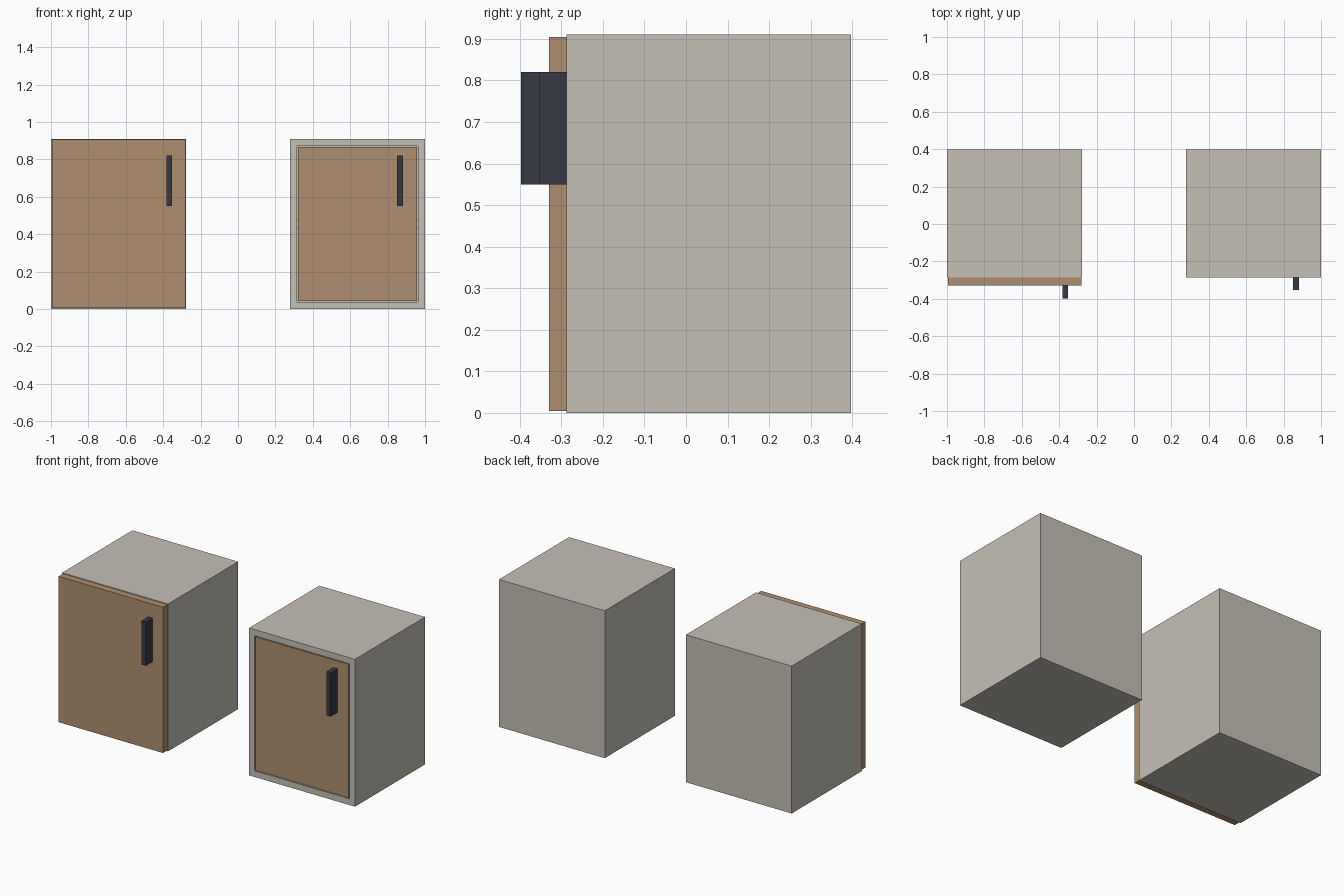
import bpy, bmesh
from mathutils import Vector

if "Cube" in bpy.data.objects:
    bpy.data.objects.remove(bpy.data.objects["Cube"])


def material(name, color):
    m = bpy.data.materials.new(name)
    m.diffuse_color = (*color, 1)
    m.use_nodes = True
    m.node_tree.nodes["Principled BSDF"].inputs["Base Color"].default_value = m.diffuse_color
    return m


SHELL = material("warm_grey", (0.56, 0.53, 0.47))
WOOD = material("oak_brown", (0.43, 0.275, 0.156))
METAL = material("dark_slate", (0.037, 0.042, 0.054))

WIDTH, HEIGHT = 0.723, 0.91
FRONT, BACK = -0.287, 0.397
WALL, DOOR, GAP = 0.038, 0.043, 0.005


def box(name, x, y, z, mat, hollow=False):
    """Box from (min, max) ranges; hollow opens the front with even walls."""
    lo, hi = Vector((x[0], y[0], z[0])), Vector((x[1], y[1], z[1]))
    bm = bmesh.new()
    bmesh.ops.create_cube(bm, size=1)
    for v in bm.verts:
        v.co = (lo + hi) / 2 + v.co * (hi - lo)
    if hollow:
        face = min(bm.faces, key=lambda f: f.calc_center_median().y)
        bmesh.ops.inset_region(bm, faces=[face], thickness=WALL, use_even_offset=True)
        r = bmesh.ops.extrude_discrete_faces(bm, faces=[face])
        depth = y[1] - y[0] - WALL
        bmesh.ops.translate(bm, verts=r["faces"][0].verts, vec=(0, depth, 0))
    bmesh.ops.recalc_face_normals(bm, faces=bm.faces)
    me = bpy.data.meshes.new(name)
    bm.to_mesh(me)
    bm.free()
    me.materials.append(mat)
    ob = bpy.data.objects.new(name, me)
    bpy.context.collection.objects.link(ob)
    return ob


def cabinet(name, x0, margin, door_front, handle_x):
    x1 = x0 + WIDTH
    # Open-fronted carcass with a middle shelf
    box(name + "_carcass", (x0, x1), (FRONT, BACK), (0, HEIGHT), SHELL, hollow=True)
    mid = HEIGHT / 2
    box(name + "_shelf", (x0 + WALL, x1 - WALL), (FRONT + DOOR + 0.02, BACK - WALL),
        (mid - WALL / 2, mid + WALL / 2), SHELL)
    # Door slab and its upright bar handle
    box(name + "_door", (x0 + margin, x1 - margin), (door_front, door_front + DOOR),
        (margin, HEIGHT - margin), WOOD)
    box(name + "_handle", (handle_x - 0.015, handle_x + 0.015),
        (door_front - 0.067, door_front), (0.55, 0.82), METAL)


# Overlay door on the left cabinet, inset door on the right cabinet
cabinet("overlay_cabinet", -1.0, GAP, FRONT - DOOR, -0.367)
cabinet("inset_cabinet", 1.0 - WIDTH, WALL + GAP, FRONT, 0.866)
